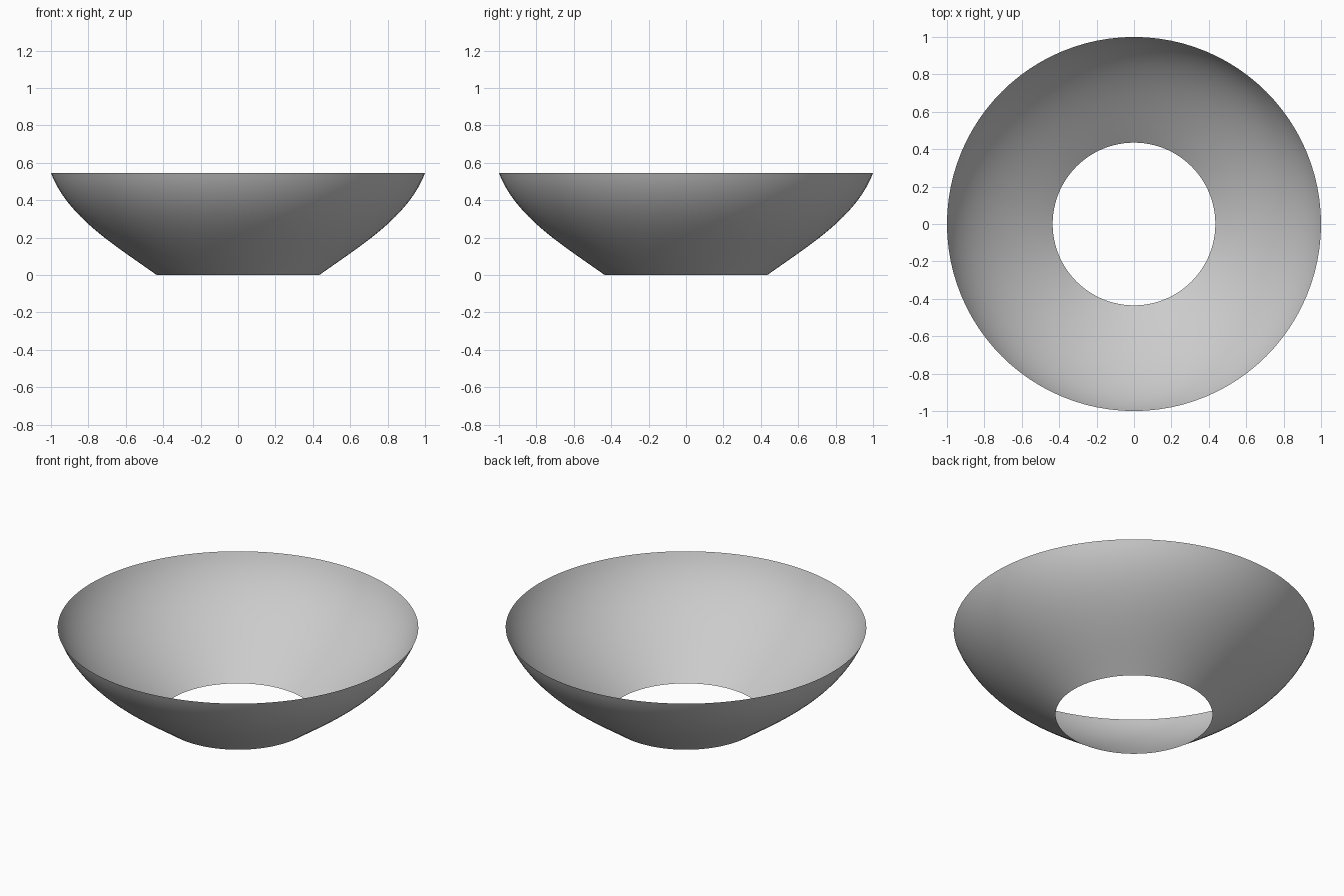
import bpy, bmesh, math
from mathutils import Vector
from mathutils.geometry import interpolate_bezier

if "Cube" in bpy.data.objects:
    bpy.data.objects.remove(bpy.data.objects["Cube"])

SIDES = 96

# Bowl wall profile: nearly straight at the open base, curving up to the rim
profile = interpolate_bezier(Vector((0.435, 0, 0)), Vector((0.66, 0, 0.16)),
                             Vector((0.91, 0, 0.31)), Vector((1.0, 0, 0.545)), 25)

# Spin the profile into a thin, single-surface open shell
bm = bmesh.new()
rings = []
for p in profile:
    rings.append([bm.verts.new((p.x * math.cos(a), p.x * math.sin(a), p.z))
                  for a in (2 * math.pi * i / SIDES for i in range(SIDES))])
for low, high in zip(rings, rings[1:]):
    for i in range(SIDES):
        j = (i + 1) % SIDES
        face = bm.faces.new((low[i], low[j], high[j], high[i]))
        face.smooth = True

mesh = bpy.data.meshes.new("bowl_shade")
bm.to_mesh(mesh)
bm.free()
bowl = bpy.data.objects.new("bowl_shade", mesh)
bpy.context.collection.objects.link(bowl)
